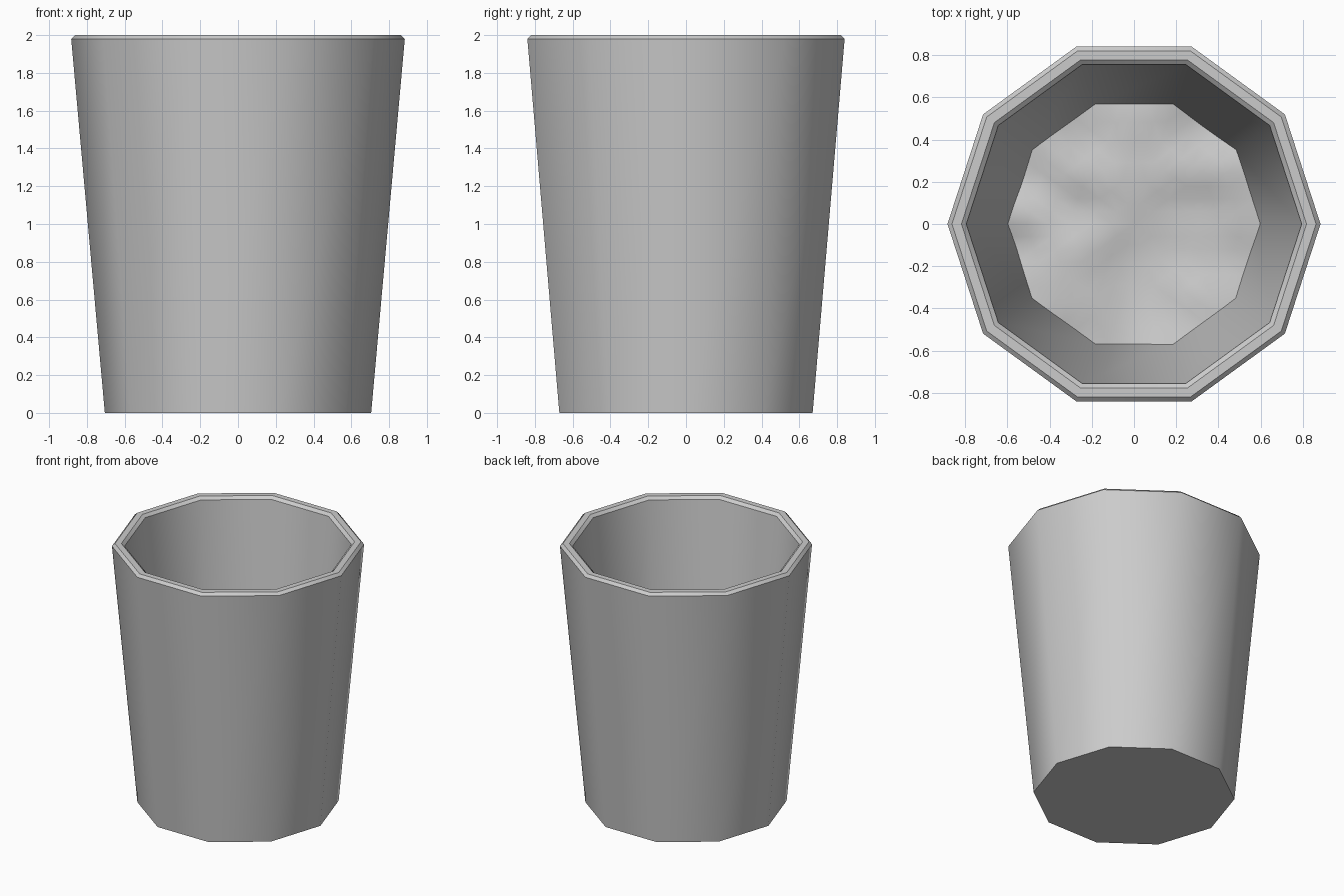
import bpy, bmesh, math
from mathutils import Vector, noise

if "Cube" in bpy.data.objects:
    bpy.data.objects.remove(bpy.data.objects["Cube"])

SIDES = 10


def ring(bm, radius, height):
    return [bm.verts.new((radius * math.cos(math.tau * i / SIDES),
                          radius * math.sin(math.tau * i / SIDES), height))
            for i in range(SIDES)]


def finish(bm, name, angle):
    bmesh.ops.recalc_face_normals(bm, faces=bm.faces)
    mesh = bpy.data.meshes.new(name)
    bm.to_mesh(mesh)
    bm.free()
    obj = bpy.data.objects.new(name, mesh)
    bpy.context.collection.objects.link(obj)
    bpy.ops.object.select_all(action='DESELECT')
    obj.select_set(True)
    bpy.context.view_layer.objects.active = obj
    bpy.ops.object.shade_smooth_by_angle(angle=math.radians(angle))
    return obj


# Ten-sided tapered pot: outer wall, bevelled rim, inner wall and floor
profile = [(0.705, 0), (0.883, 1.98), (0.862, 2.0),
           (0.817, 2.0), (0.794, 1.98), (0.59, 0.06)]
bm = bmesh.new()
rings = [ring(bm, r, z) for r, z in profile]
for a, b in zip(rings, rings[1:]):
    for i in range(SIDES):
        j = (i + 1) % SIDES
        bm.faces.new((a[i], a[j], b[j], b[i]))
bm.faces.new(rings[0][::-1])
bm.faces.new(rings[-1])
finish(bm, "pot", 40)

# Gently uneven soil covering the floor, running slightly into the wall
bm = bmesh.new()
rim = ring(bm, 0.61, 0.12)
centre = bm.verts.new((0, 0, 0.12))
for i in range(SIDES):
    bm.faces.new((centre, rim[i], rim[(i + 1) % SIDES]))
bmesh.ops.subdivide_edges(bm, edges=bm.edges[:], cuts=5, use_grid_fill=True)
for v in bm.verts:
    v.co.z += 0.05 * noise.noise(Vector((v.co.x * 3.5, v.co.y * 5, 0.7)))
finish(bm, "soil", 60)
for f in bpy.data.objects["soil"].data.polygons:
    f.use_smooth = True
